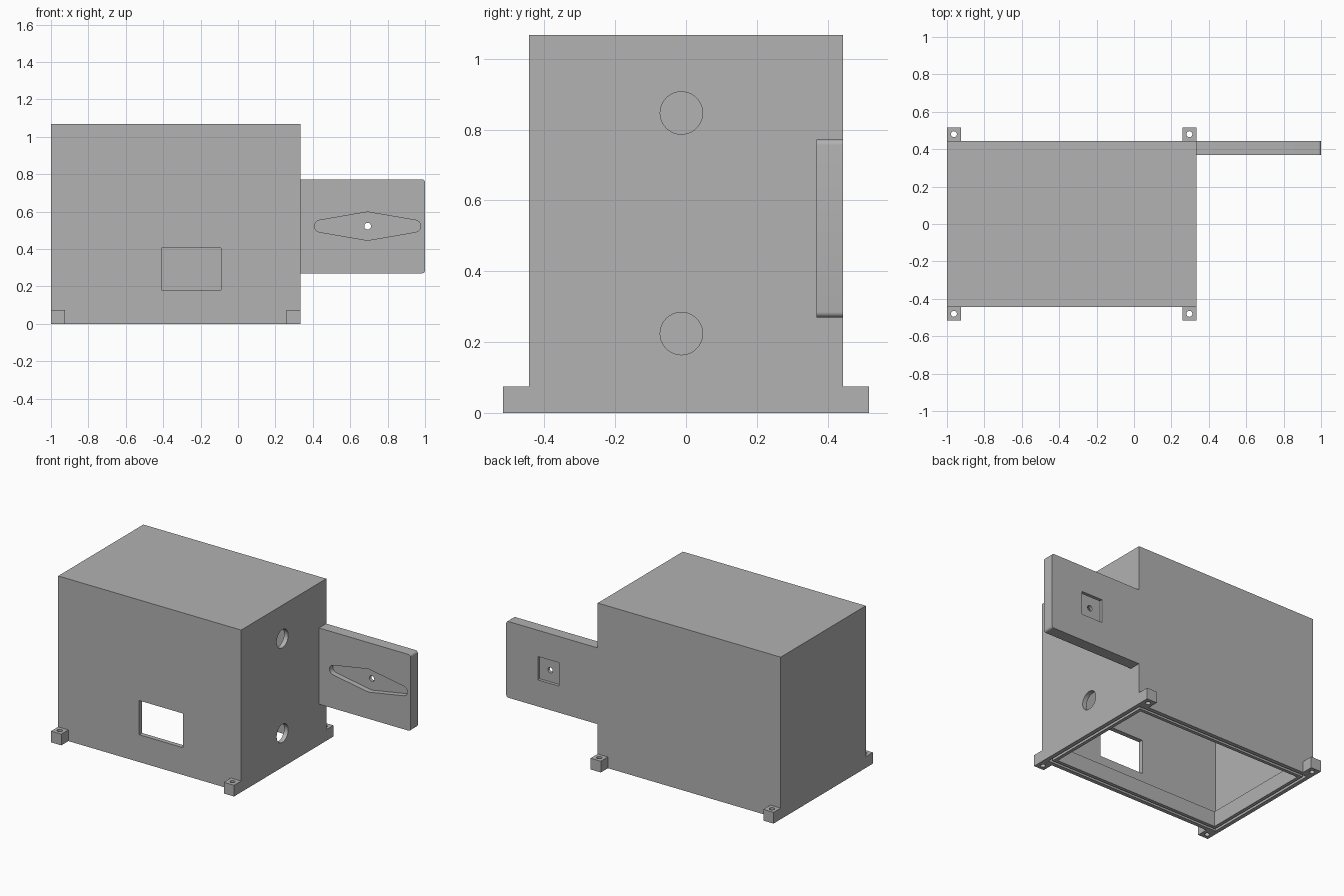
import bpy, bmesh, math
from mathutils import Vector, Matrix

if "Cube" in bpy.data.objects:
    bpy.data.objects.remove(bpy.data.objects["Cube"], do_unlink=True)

grey = bpy.data.materials.new("plain_grey")
grey.use_nodes = True
colour = (0.445, 0.445, 0.445, 1)
grey.diffuse_color = colour
grey.node_tree.nodes["Principled BSDF"].inputs["Base Color"].default_value = colour


def finish(name, bm):
    bmesh.ops.recalc_face_normals(bm, faces=bm.faces)
    mesh = bpy.data.meshes.new(name)
    bm.to_mesh(mesh)
    bm.free()
    mesh.materials.append(grey)
    ob = bpy.data.objects.new(name, mesh)
    bpy.context.scene.collection.objects.link(ob)
    return ob


def box(name, low, high):
    low, high = Vector(low), Vector(high)
    bm = bmesh.new()
    size = Matrix.Diagonal((*(high - low), 1))
    bmesh.ops.create_cube(bm, size=1, matrix=Matrix.Translation((low + high) / 2) @ size)
    return finish(name, bm)


def rod(name, centre, radius, length, axis):
    bm = bmesh.new()
    turn = Vector((0, 0, 1)).rotation_difference(Vector(axis)).to_matrix().to_4x4()
    bmesh.ops.create_cone(bm, cap_ends=True, segments=40, radius1=radius, radius2=radius,
                          depth=length, matrix=Matrix.Translation(centre) @ turn)
    return finish(name, bm)


def prism(name, outline, y0, y1):
    """Extrude an x-z outline along y."""
    bm = bmesh.new()
    face = bm.faces.new([bm.verts.new((x, y0, z)) for x, z in outline])
    new = bmesh.ops.extrude_face_region(bm, geom=[face])["geom"]
    bmesh.ops.translate(bm, vec=(0, y1 - y0, 0),
                        verts=[v for v in new if isinstance(v, bmesh.types.BMVert)])
    return finish(name, bm)


def arc(x, z, radius, start, end, steps=10):
    angles = [math.radians(start + (end - start) * i / steps) for i in range(steps + 1)]
    return [(x + radius * math.cos(a), z + radius * math.sin(a)) for a in angles]


def cut(target, *cutters):
    for cutter in cutters:
        mod = target.modifiers.new("cut", 'BOOLEAN')
        mod.operation, mod.solver, mod.object = 'DIFFERENCE', 'EXACT', cutter
        bpy.context.view_layer.objects.active = target
        bpy.ops.object.modifier_apply(modifier=mod.name)
        bpy.data.objects.remove(cutter, do_unlink=True)


def smooth(ob):
    bpy.ops.object.select_all(action='DESELECT')
    ob.select_set(True)
    bpy.context.view_layer.objects.active = ob
    bpy.ops.object.shade_smooth_by_angle(angle=math.radians(30))


LEFT, RIGHT, HALF, TOP = -1.0, 0.333, 0.443, 1.068
WALL, LIP, LIP_TOP = 0.03, 0.065, 0.1


def inset_box(name, t, z0, z1):
    return box(name, (LEFT + t, -HALF + t, z0), (RIGHT - t, HALF - t, z1))


# Hollow enclosure, open below, with a thicker lip round the opening
enclosure = inset_box("enclosure", 0, 0, TOP)
cut(enclosure,
    inset_box("cavity", WALL, LIP_TOP, TOP - WALL),
    inset_box("opening", LIP, -0.1, LIP_TOP + 0.1))

# Seal groove in the underside of the lip
groove = inset_box("groove", 0.026, -0.02, 0.025)
cut(groove, inset_box("groove_core", 0.043, -0.1, 0.1))
cut(enclosure, groove)

# Front window and two round side holes
cut(enclosure, box("window", (-0.41, -0.6, 0.18), (-0.09, -0.3, 0.405)))
for z in (0.224, 0.847):
    cut(enclosure, rod("side_hole", (RIGHT, -0.013, z), 0.06, 0.2, (1, 0, 0)))
smooth(enclosure)

# Four corner mounting feet with screw holes
FOOT = 0.074
for x_name, x in (("right", LEFT), ("left", RIGHT - FOOT)):
    for y_name, y in (("front", -HALF - FOOT), ("back", HALF)):
        foot = box(f"{y_name}_{x_name}_foot", (x, y, 0), (x + FOOT, y + FOOT, FOOT))
        cut(foot, rod("screw_hole", (x + FOOT / 2, y + FOOT / 2, 0), 0.016, 0.4, (0, 0, 1)))
        smooth(foot)

# Side panel with rounded outer corners
BOTTOM, UPPER, MID_X, MID_Z = 0.27, 0.772, 0.693, 0.522
R = 0.015
panel = prism("side_panel",
              [(RIGHT, BOTTOM)] + arc(1 - R, BOTTOM + R, R, -90, 0, 6)
              + arc(1 - R, UPPER - R, R, 0, 90, 6) + [(RIGHT, UPPER)], 0.368, HALF)

# Tapered recess in front, square recess behind, through hole
taper = (arc(MID_X + 0.252, MID_Z, 0.032, -80, 80) + [(MID_X, MID_Z + 0.076)]
         + arc(MID_X - 0.252, MID_Z, 0.032, 100, 260) + [(MID_X, MID_Z - 0.076)])
S = 0.077
cut(panel,
    prism("tapered_recess", taper, 0.3, 0.403),
    box("square_recess", (MID_X - S, HALF - 0.02, MID_Z - S), (MID_X + S, 0.6, MID_Z + S)),
    rod("pivot_hole", (MID_X, 0.4, MID_Z), 0.018, 0.4, (0, 1, 0)))
smooth(panel)
